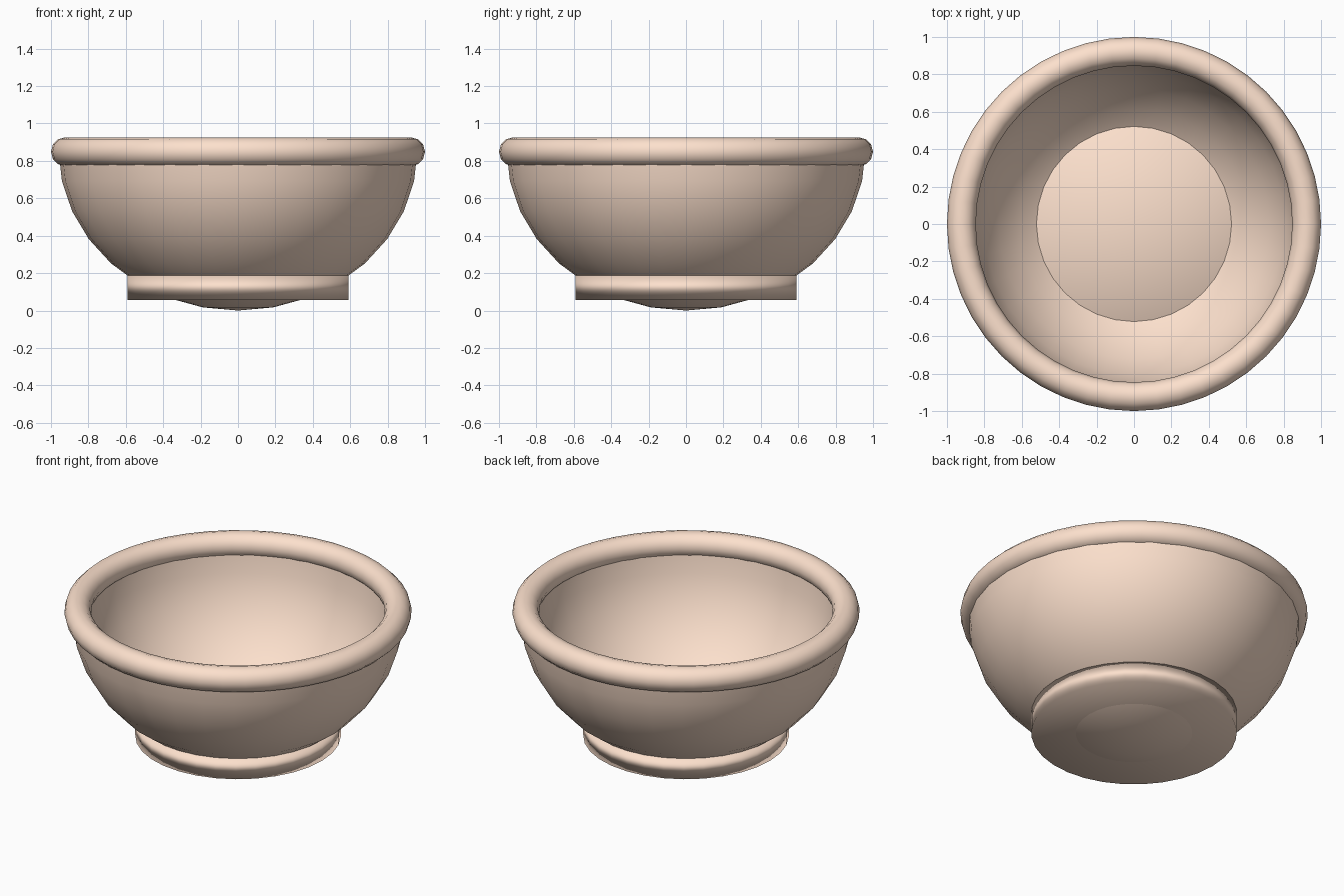
import bpy, bmesh

if "Cube" in bpy.data.objects:
    bpy.data.objects.remove(bpy.data.objects["Cube"])

clay = bpy.data.materials.new("clay")
clay.diffuse_color = (0.98, 0.75, 0.61, 1)
clay.use_nodes = True
clay.node_tree.nodes["Principled BSDF"].inputs["Base Color"].default_value = clay.diffuse_color


def finish(name):
    ob = bpy.context.object
    ob.name = name
    ob.data.materials.append(clay)
    bpy.ops.object.shade_smooth()
    return ob


def half_shell(name, radius, depth, top, inward=False):
    """Lower half of a squashed sphere with its open edge at height top."""
    bpy.ops.mesh.primitive_uv_sphere_add(segments=32, ring_count=16, radius=1)
    ob = finish(name)
    bm = bmesh.new()
    bm.from_mesh(ob.data)
    bmesh.ops.delete(bm, geom=[v for v in bm.verts if v.co.z > 0.01], context='VERTS')
    bmesh.ops.scale(bm, vec=(radius, radius, depth), verts=bm.verts)
    bmesh.ops.translate(bm, vec=(0, 0, top), verts=bm.verts)
    if inward:
        bmesh.ops.reverse_faces(bm, faces=bm.faces)
    bm.to_mesh(ob.data)
    bm.free()


# Bowl outside and inside; both open edges are buried in the rim
half_shell("bowl_outside", 0.96, 0.86, 0.86)
half_shell("bowl_inside", 0.87, 0.84, 0.86, inward=True)

# Rounded rim
bpy.ops.mesh.primitive_torus_add(major_radius=0.923, minor_radius=0.077,
                                 major_segments=48, minor_segments=12,
                                 location=(0, 0, 0.849))
finish("rim")

# Foot disc: its top also forms the flat floor inside the bowl
bpy.ops.mesh.primitive_cylinder_add(vertices=32, radius=0.592, depth=0.135,
                                    end_fill_type='TRIFAN', location=(0, 0, 0.1245))
foot = finish("foot")
soft = foot.modifiers.new("flat_caps", 'WEIGHTED_NORMAL')
soft.weight = 50
